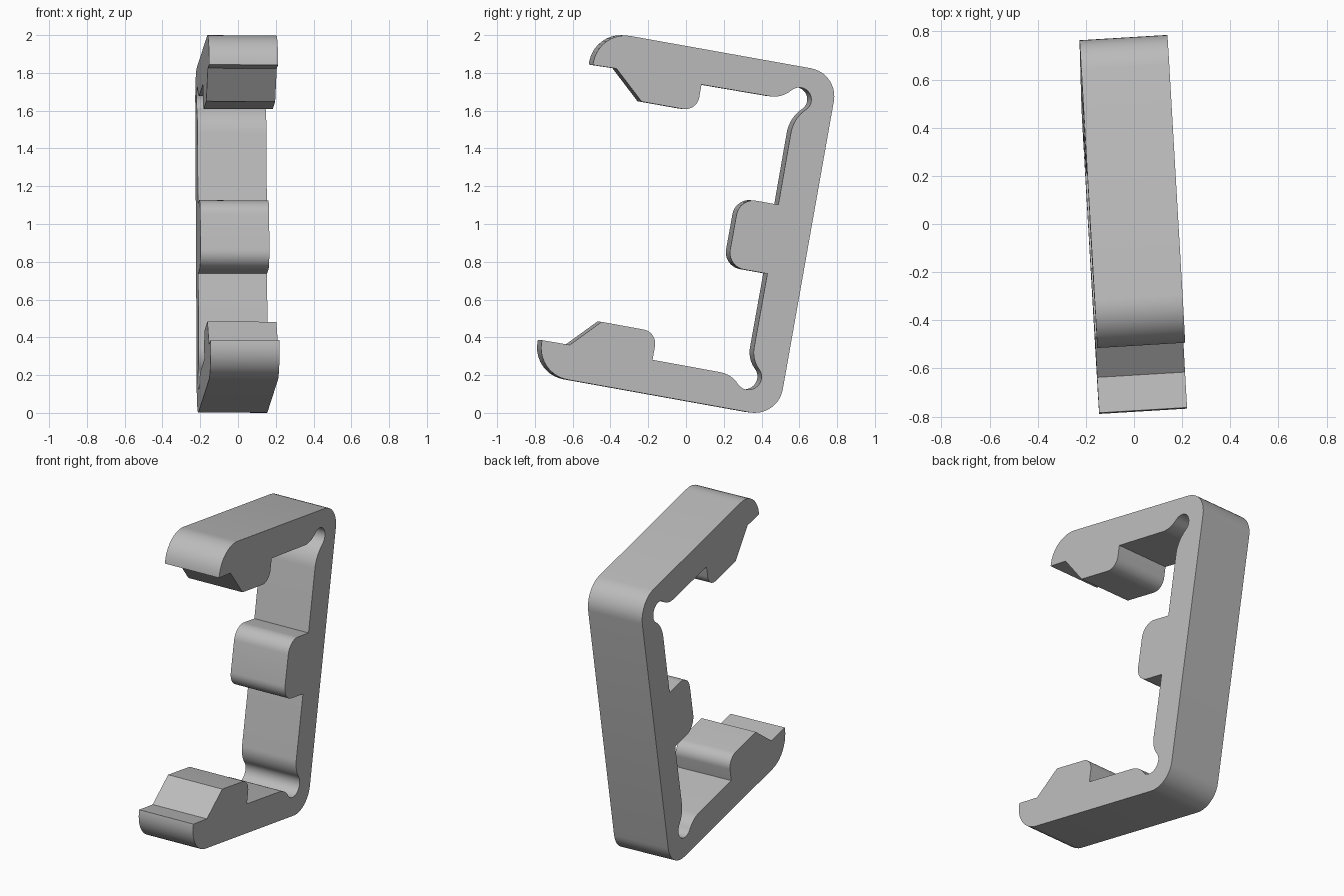
import bpy, bmesh
from mathutils import Vector

cube = bpy.data.objects.get("Cube")
if cube:
    bpy.data.objects.remove(cube, do_unlink=True)

# Clip profile as corners (y, z, fillet radius)
hook_top = [(-.493, 1.842, 0), (-.460, 2.025, .17)]
back = [(.809, 1.798, .15), (.486, -.024, .15)]
hook_bottom = [(-.795, .206, .17), (-.762, .385, 0)]
lower_tooth = [(-.615, .360, 0), (-.447, .482, 0), (-.151, .428, .075), (-.177, .281, 0)]
lower_relief = [(.239, .205, .14), (.314, .096, .067), (.426, .174, .067), (.350, .285, .15)]
middle_bump = [(.431, .737, 0), (.218, .775, .09), (.284, 1.139, .09), (.489, 1.102, 0)]
upper_relief = [(.569, 1.560, .19), (.688, 1.643, .0625), (.616, 1.747, .0625), (.500, 1.667, .14)]
upper_tooth = [(.082, 1.738, 0), (.057, 1.596, .075), (-.235, 1.648, 0), (-.368, 1.823, 0)]
profile = (hook_top + back + hook_bottom + lower_tooth + lower_relief
           + middle_bump + upper_relief + upper_tooth)


def rounded(corners, steps=10):
    """Replace each corner with an arc of its fillet radius."""
    points = []
    for i, (y, z, r) in enumerate(corners):
        p = Vector((y, z))
        if r == 0:
            points.append(p)
            continue
        a = (Vector(corners[i - 1][:2]) - p).normalized()
        b = (Vector(corners[(i + 1) % len(corners)][:2]) - p).normalized()
        half = a.angle(b) / 2
        from math import sin, tan
        center = p + (a + b).normalized() * (r / sin(half))
        start = p + a * (r / tan(half)) - center
        end = p + b * (r / tan(half)) - center
        for s in range(steps + 1):
            t = s / steps
            turn = start.angle(end)
            points.append(center + (start * sin((1 - t) * turn) + end * sin(t * turn)) / sin(turn))
    return points


# Extrude the profile across its slightly turned width
width = Vector((-.365, -.022, .002))
bm = bmesh.new()
near = [bm.verts.new((.175 - .057 * p.x + .005 * p.y, p.x, p.y)) for p in rounded(profile)]
face = bm.faces.new(near)
result = bmesh.ops.extrude_face_region(bm, geom=[face], use_keep_orig=True)
moved = [g for g in result["geom"] if isinstance(g, bmesh.types.BMVert)]
bmesh.ops.translate(bm, verts=moved, vec=width)
bmesh.ops.recalc_face_normals(bm, faces=bm.faces)
mesh = bpy.data.meshes.new("clip_bracket")
bm.to_mesh(mesh)
bm.free()
clip = bpy.data.objects.new("clip_bracket", mesh)
bpy.context.collection.objects.link(clip)

# Plain grey finish
grey = bpy.data.materials.new("plain_grey")
grey.use_nodes = True
grey.diffuse_color = (.5, .5, .5, 1)
grey.node_tree.nodes["Principled BSDF"].inputs["Base Color"].default_value = (.5, .5, .5, 1)
mesh.materials.append(grey)

# Smooth fillets, sharp corners
bpy.ops.object.select_all(action="DESELECT")
clip.select_set(True)
bpy.context.view_layer.objects.active = clip
bpy.ops.object.shade_smooth_by_angle(angle=.4)
